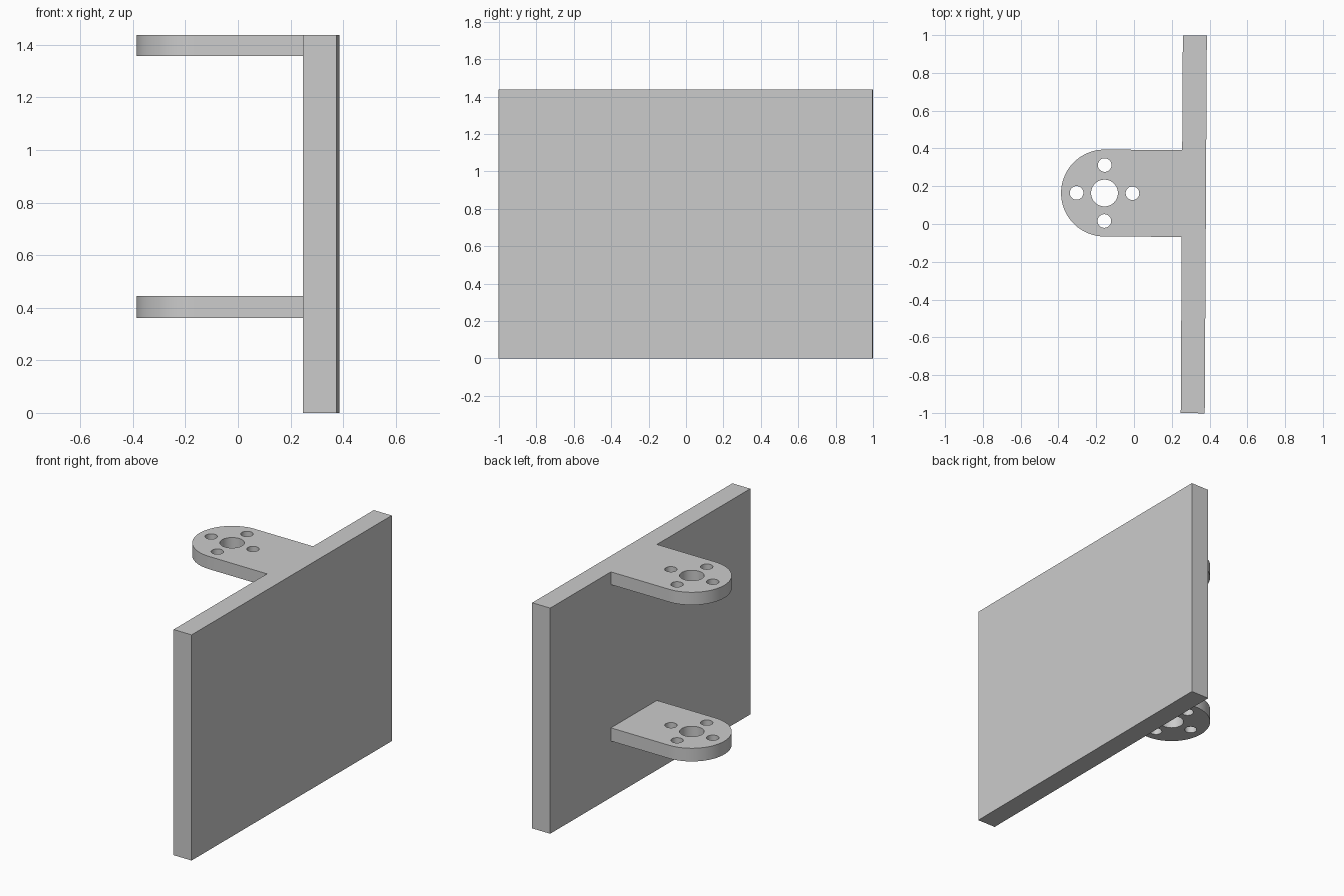
import bpy, bmesh
from math import pi, sin, cos, radians
from mathutils import Matrix

cube = bpy.data.objects.get("Cube")
if cube:
    bpy.data.objects.remove(cube, do_unlink=True)

grey = bpy.data.materials.new("plain_grey")
grey.use_nodes = True
colour = (0.6, 0.6, 0.6, 1)
grey.diffuse_color = colour
grey.node_tree.nodes["Principled BSDF"].inputs["Base Color"].default_value = colour

TOP = 1.438
FACE_X, BACK_X = 0.253, 0.38        # inner and outer faces of the plate
HUB_X, HUB_Y, HUB_R = -0.157, 0.163, 0.23
LUGS = {"lower_lug": (0.36, 0.444), "upper_lug": (1.357, TOP)}


def prism(name, outline, z0, z1):
    """Extrude a counter-clockwise outline from z0 to z1."""
    bm = bmesh.new()
    base = bm.faces.new([bm.verts.new((x, y, z0)) for x, y in outline])
    side = bmesh.ops.extrude_face_region(bm, geom=[base], use_keep_orig=True)
    moved = [v for v in side["geom"] if isinstance(v, bmesh.types.BMVert)]
    bmesh.ops.translate(bm, verts=moved, vec=(0, 0, z1 - z0))
    bmesh.ops.recalc_face_normals(bm, faces=bm.faces)
    mesh = bpy.data.meshes.new(name)
    bm.to_mesh(mesh)
    bm.free()
    mesh.materials.append(grey)
    ob = bpy.data.objects.new(name, mesh)
    bpy.context.collection.objects.link(ob)
    return ob


def arc(x, y, r, start, sweep, steps):
    return [(x + r * cos(start + sweep * i / steps),
             y + r * sin(start + sweep * i / steps)) for i in range(steps + 1)]


def combine(target, tool, operation):
    """Boolean the tool into the target, then discard the tool."""
    mod = target.modifiers.new(operation.lower(), 'BOOLEAN')
    mod.object, mod.operation, mod.solver = tool, operation, 'EXACT'
    bpy.context.view_layer.objects.active = target
    bpy.ops.object.modifier_apply(modifier=mod.name)
    bpy.data.objects.remove(tool, do_unlink=True)


# Upright plate
bracket = prism("mounting_bracket",
                [(FACE_X, -1), (BACK_X, -1), (BACK_X, 1), (FACE_X, 1)], 0, TOP)

# Two round-ended lugs joined to the plate
root = (FACE_X + BACK_X) / 2
lug_outline = [(root, HUB_Y - HUB_R), (root, HUB_Y + HUB_R)]
lug_outline += arc(HUB_X, HUB_Y, HUB_R, pi / 2, pi, 48)
for name, (z0, z1) in LUGS.items():
    combine(bracket, prism(name, lug_outline, z0, z1), 'UNION')

# Centre bore with four bolt holes around it, through both lugs
holes = [(HUB_X, HUB_Y, 0.071)]
holes += [(x, y, 0.036) for x, y in arc(HUB_X, HUB_Y, 0.148, 0, 1.5 * pi, 3)]
for x, y, r in holes:
    circle = arc(x, y, r, 0, 2 * pi, 48)[:-1]
    combine(bracket, prism("hole_cutter", circle, 0.2, TOP + 0.1), 'DIFFERENCE')

# Slight turn of the whole bracket about the vertical
bracket.data.transform(Matrix.Rotation(radians(-0.32), 4, 'Z'))

bpy.ops.object.select_all(action='DESELECT')
bracket.select_set(True)
bpy.context.view_layer.objects.active = bracket
bpy.ops.object.shade_smooth_by_angle(angle=radians(30))
